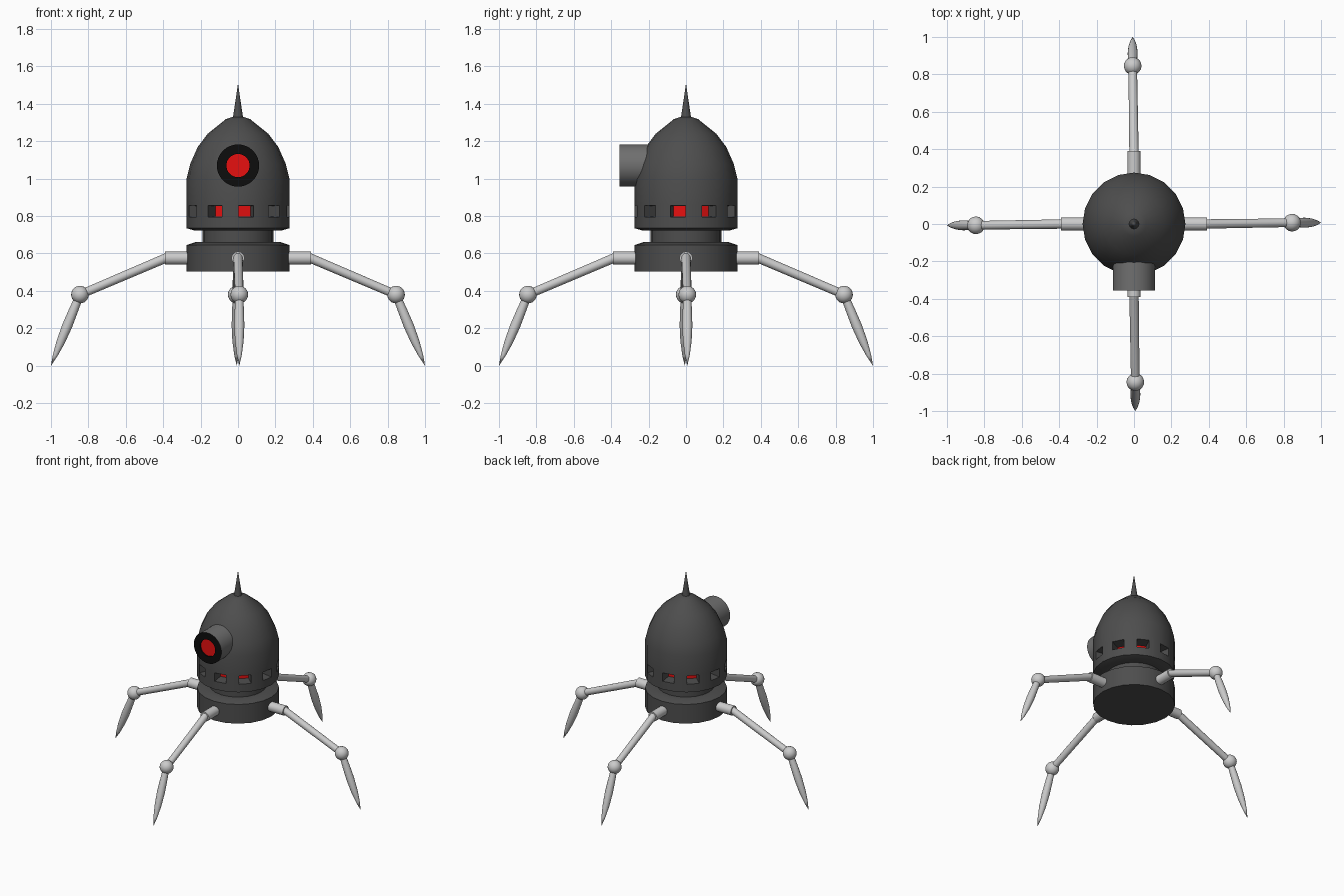
import bpy, bmesh, math
from mathutils import Matrix, Vector

if "Cube" in bpy.data.objects:
    bpy.data.objects.remove(bpy.data.objects["Cube"])


def material(name, color):
    m = bpy.data.materials.new(name)
    m.diffuse_color = (*color, 1)
    m.use_nodes = True
    m.node_tree.nodes["Principled BSDF"].inputs["Base Color"].default_value = m.diffuse_color
    return m


dark = material("dark_metal", (0.075, 0.075, 0.075))
mid = material("mid_metal", (0.16, 0.16, 0.16))
black = material("black", (0.004, 0.004, 0.004))
red = material("red_glow", (0.8, 0.005, 0.005))


def lathe(profile, sides):
    """Revolve (radius, z) points around z; radius 0 makes a pole."""
    bm = bmesh.new()
    rings, strips = [], []
    for r, z in profile:
        if r == 0:
            rings.append([bm.verts.new((0, 0, z))] * sides)
        else:
            rings.append([bm.verts.new((r * math.cos(a), r * math.sin(a), z))
                          for a in (2 * math.pi * i / sides for i in range(sides))])
    for lo, hi in zip(rings, rings[1:]):
        strip = []
        for i in range(sides):
            j = (i + 1) % sides
            quad = list(dict.fromkeys((lo[i], lo[j], hi[j], hi[i])))
            strip.append(bm.faces.new(quad))
        strips.append(strip)
    for ring, flip in ((rings[0], True), (rings[-1], False)):
        if ring[0] is not ring[1]:
            bm.faces.new(ring[::-1] if flip else ring)
    bm.normal_update()
    return bm, strips


def finish(bm, name, mats=(), matrix=Matrix()):
    me = bpy.data.meshes.new(name)
    bm.to_mesh(me)
    bm.free()
    for m in mats:
        me.materials.append(m)
    me.transform(matrix)
    ob = bpy.data.objects.new(name, me)
    bpy.context.collection.objects.link(ob)
    bpy.ops.object.select_all(action='DESELECT')
    ob.select_set(True)
    bpy.context.view_layer.objects.active = ob
    bpy.ops.object.shade_smooth_by_angle(angle=math.radians(30))
    return ob


def along(a, b):
    """Matrix placing a z-axis part at a, pointing to b."""
    a, b = Vector(a), Vector(b)
    return Matrix.Translation(a) @ (b - a).to_track_quat('Z', 'Y').to_matrix().to_4x4()


# Lower hull and neck
bm, _ = lathe([(0.275, 0.503), (0.275, 0.645), (0.23, 0.66), (0.19, 0.66)], 20)
finish(bm, "lower_hull", [dark])
bm, _ = lathe([(0.19, 0.65), (0.19, 0.74)], 20)
finish(bm, "neck", [dark])

# Domed head with recessed glowing windows in every other facet
bm, strips = lathe([(0.19, 0.722), (0.23, 0.722), (0.275, 0.735), (0.275, 0.793),
                    (0.275, 0.858), (0.275, 1.0), (0.255, 1.08), (0.215, 1.17),
                    (0.162, 1.24), (0.065, 1.318), (0.03, 1.33)], 20)
windows = strips[3][1::2]
bmesh.ops.inset_individual(bm, faces=windows, thickness=0.002)
bmesh.ops.inset_individual(bm, faces=windows, thickness=0.005, depth=-0.08)
for f in windows:
    f.material_index = 1
finish(bm, "head", [dark, red])

# Top spike
bm, _ = lathe([(0.028, 1.32), (0.013, 1.42), (0, 1.51)], 12)
finish(bm, "spike", [dark])

# Eye: barrel, black rim and red lens facing -y
eye = along((0, -0.1, 1.07), (0, -1, 1.07))
bm, strips = lathe([(0.113, 0), (0.113, 0.255), (0.062, 0.255), (0.062, 0.245), (0, 0.245)], 32)
for k, strip in enumerate(strips):
    for f in strip:
        f.material_index = (0, 1, 1, 2)[k]
finish(bm, "eye", [mid, black, red], eye)

# Four jointed legs
knee, tip = (0.845, 0.007, 0.38), (1.0, 0.007, 0.0)
hip = (0.375, 0, 0.58)
upper_len = (Vector(knee) - Vector(hip)).length
lower_len = (Vector(tip) - Vector(knee)).length
for n, side in enumerate(("right", "back", "left", "front")):
    turn = Matrix.Rotation(n * math.pi / 2, 4, 'Z')
    bm, _ = lathe([(0.035, 0), (0.035, 0.15)], 16)
    finish(bm, side + "_leg_socket", (), turn @ along((0.24, 0, 0.575), (1, 0, 0.575)))
    bm, _ = lathe([(0.025, 0), (0.023, upper_len)], 16)
    finish(bm, side + "_upper_leg", (), turn @ along(hip, knee))
    bm = bmesh.new()
    bmesh.ops.create_uvsphere(bm, u_segments=20, v_segments=12, radius=0.047)
    finish(bm, side + "_knee", (), turn @ Matrix.Translation(knee))
    bm, _ = lathe([(0.021, 0), (0.025, 0.1), (0.027, 0.18), (0.023, 0.27),
                   (0.013, 0.35), (0, lower_len)], 16)
    finish(bm, side + "_lower_leg", (), turn @ along(knee, tip))
